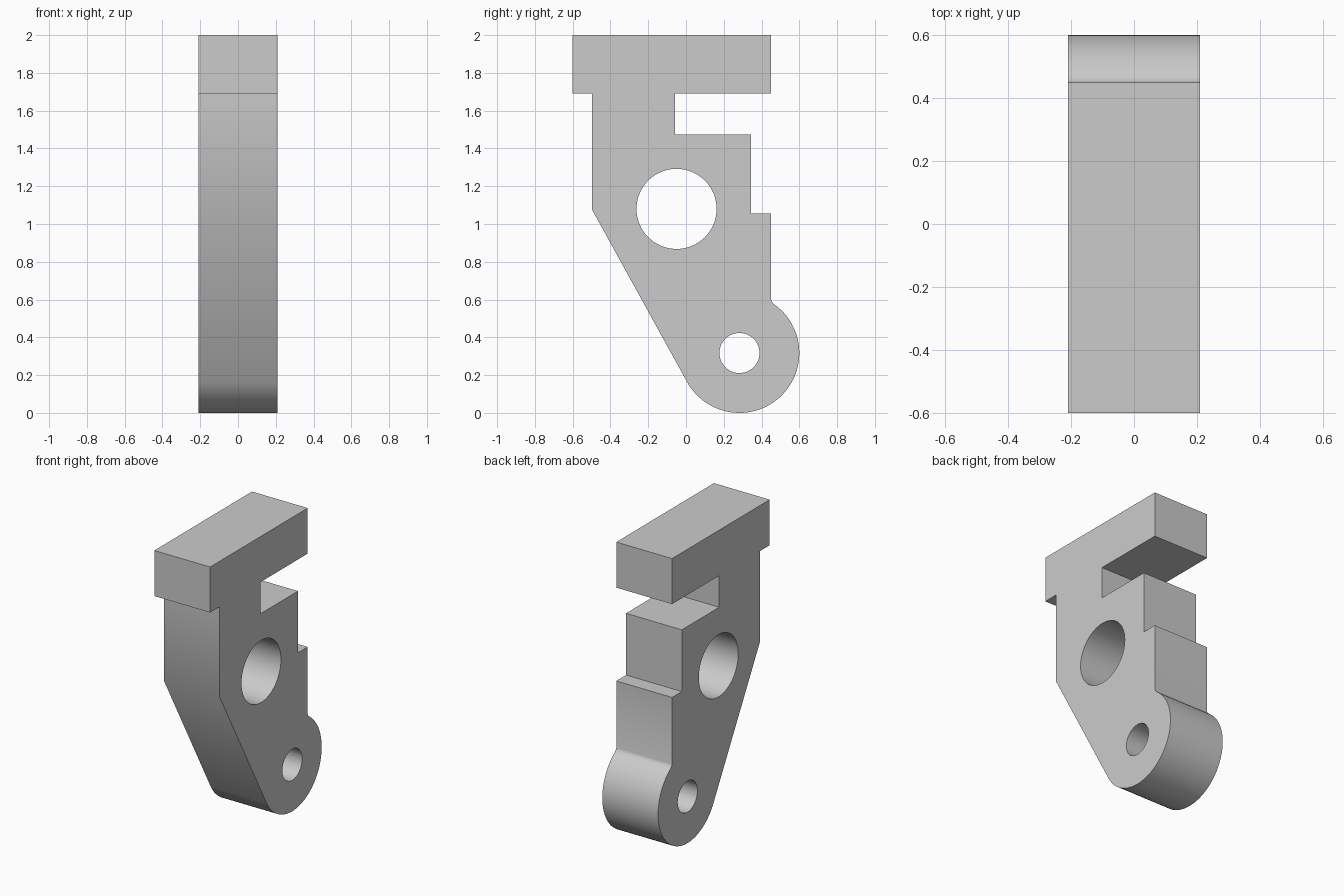
import bpy, bmesh
from math import cos, sin, radians, tau
from mathutils import Matrix

cube = bpy.data.objects.get("Cube")
if cube:
    bpy.data.objects.remove(cube, do_unlink=True)

HALF_WIDTH = 0.21
EYE = (0.283, 0.317)
EYE_RADIUS = 0.317


def arc(center, radius, start, end, steps):
    """Points on an arc, angles in degrees, both ends included."""
    return [(center[0] + radius * cos(radians(start + (end - start) * i / steps)),
             center[1] + radius * sin(radians(start + (end - start) * i / steps)))
            for i in range(steps + 1)]


def circle(center, radius, steps=64):
    return [(center[0] + radius * cos(tau * i / steps),
             center[1] + radius * sin(tau * i / steps)) for i in range(steps)]


# Side outline: T-shaped head, notched back, rounded eye, sloping front
outline = [(0.45, 0.60), (0.45, 1.055), (0.345, 1.055), (0.345, 1.475),
           (-0.057, 1.475), (-0.057, 1.69), (0.45, 1.69), (0.45, 2.0),
           (-0.60, 2.0), (-0.60, 1.69), (-0.497, 1.69), (-0.497, 1.075)]
outline += arc(EYE, EYE_RADIUS, -151, 55, 48)
outline.append((0.454, 0.589))

# Plate with a large bore and a small pin hole
profile = bpy.data.curves.new("bracket_profile", "CURVE")
profile.dimensions = "2D"
profile.fill_mode = "BOTH"
profile.extrude = HALF_WIDTH
for loop in (outline, circle((-0.05, 1.08), 0.212), circle(EYE, 0.106)):
    spline = profile.splines.new("POLY")
    spline.points.add(len(loop) - 1)
    for point, (y, z) in zip(spline.points, loop):
        point.co = (y, z, 0, 1)
    spline.use_cyclic_u = True

helper = bpy.data.objects.new("profile_helper", profile)
bpy.context.collection.objects.link(helper)
bpy.context.view_layer.update()
mesh = bpy.data.meshes.new_from_object(
    helper.evaluated_get(bpy.context.evaluated_depsgraph_get()))
bpy.data.objects.remove(helper, do_unlink=True)

# Stand the profile up in the side plane and weld it into one solid
stand = Matrix(((0, 0, 1, 0), (1, 0, 0, 0), (0, 1, 0, 0), (0, 0, 0, 1)))
bm = bmesh.new()
bm.from_mesh(mesh)
bm.transform(stand)
bmesh.ops.remove_doubles(bm, verts=bm.verts, dist=0.0005)
bmesh.ops.recalc_face_normals(bm, faces=bm.faces)
bm.to_mesh(mesh)
bm.free()

# Plain grey finish
grey = bpy.data.materials.new("light_grey")
grey.use_nodes = True
colour = (0.6, 0.6, 0.6, 1)
grey.diffuse_color = colour
grey.node_tree.nodes["Principled BSDF"].inputs["Base Color"].default_value = colour
mesh.materials.clear()
mesh.materials.append(grey)
for face in mesh.polygons:
    face.material_index = 0

bracket = bpy.data.objects.new("pivot_bracket", mesh)
bpy.context.collection.objects.link(bracket)
bpy.ops.object.select_all(action="DESELECT")
bracket.select_set(True)
bpy.context.view_layer.objects.active = bracket
bpy.ops.object.shade_smooth_by_angle(angle=radians(30))
